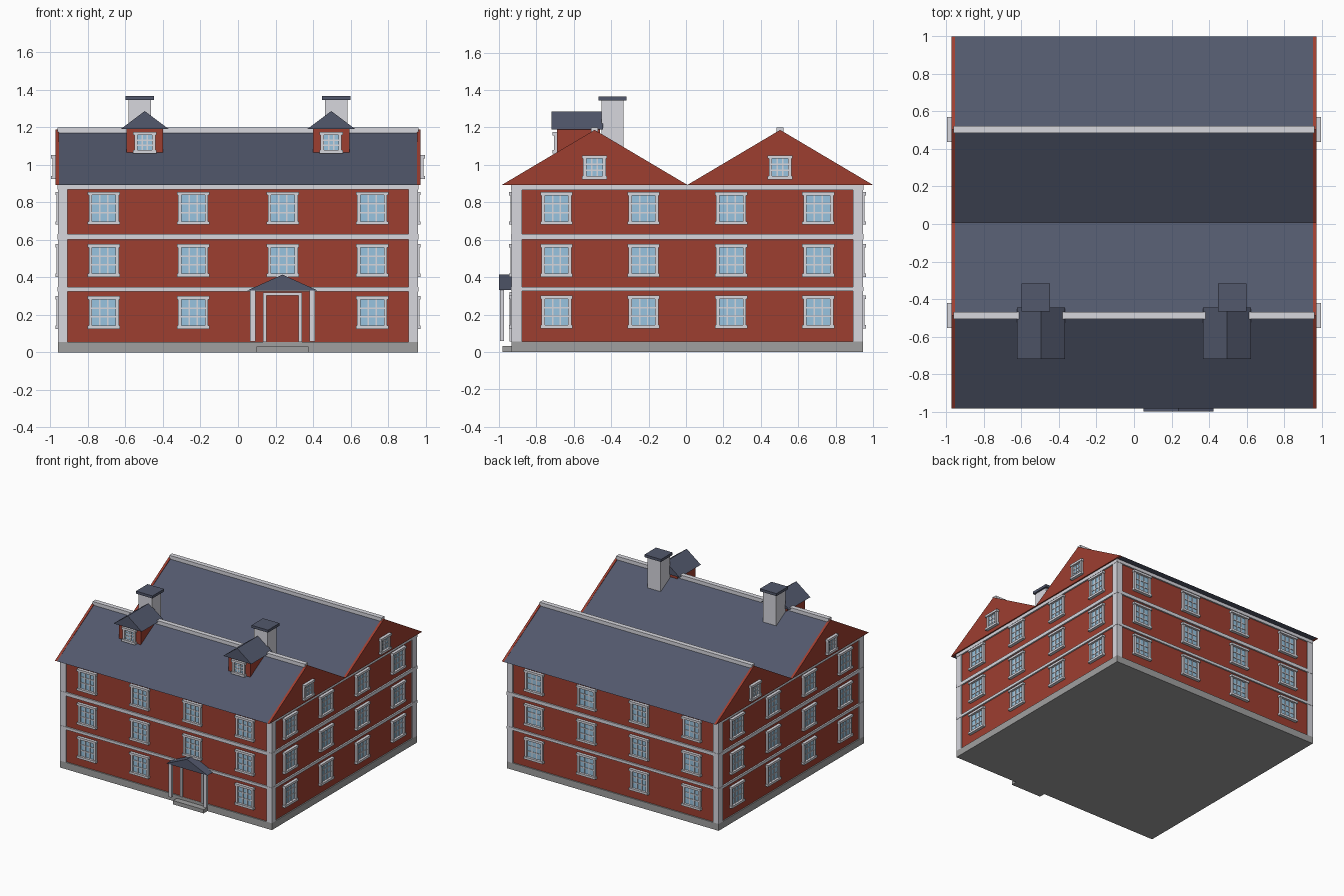
import bpy, bmesh, math
from mathutils import Matrix, Vector

if "Cube" in bpy.data.objects:
    bpy.data.objects.remove(bpy.data.objects["Cube"])

CY = 0.0075                     # building centre in y
WX, WY = 0.95, 0.93             # wall half sizes
EAVE, RIDGE = 0.893, 1.187


def material(name, rgb):
    m = bpy.data.materials.new(name)
    lin = [((c / 255 + 0.055) / 1.055) ** 2.4 for c in rgb]
    m.diffuse_color = (*lin, 1)
    m.use_nodes = True
    m.node_tree.nodes["Principled BSDF"].inputs["Base Color"].default_value = m.diffuse_color
    return m


RED = material("red_brick", (158, 62, 48))
SLATE = material("slate_blue", (82, 88, 108))
WHITE = material("trim_white", (215, 215, 222))
GREY = material("stone_grey", (160, 160, 160))
GLASS = material("glass_blue", (152, 196, 224))


def finish(name, bm, mat):
    bmesh.ops.recalc_face_normals(bm, faces=bm.faces[:])
    me = bpy.data.meshes.new(name)
    bm.to_mesh(me)
    bm.free()
    me.materials.append(mat)
    ob = bpy.data.objects.new(name, me)
    bpy.context.collection.objects.link(ob)
    return ob


def add_box(bm, lo, hi, mat=Matrix()):
    lo, hi = Vector(lo), Vector(hi)
    size = Matrix.Diagonal((*(hi - lo), 1))
    bmesh.ops.create_cube(bm, size=1, matrix=mat @ Matrix.Translation((lo + hi) / 2) @ size)


def boxes(name, mat, spans):
    bm = bmesh.new()
    for lo, hi in spans:
        add_box(bm, lo, hi)
    return finish(name, bm, mat)


def gable_prism(name, mat, centre, half, base, top, a, b, axis):
    """Triangular prism with its ridge along the given axis, from a to b."""
    bm = bmesh.new()
    pts = [(centre - half, base), (centre + half, base), (centre, top)]
    rings = []
    for s in (a, b):
        rings.append([bm.verts.new((s, p, z) if axis == "x" else (p, s, z)) for p, z in pts])
    bm.faces.new(rings[0])
    bm.faces.new(rings[1])
    for i in range(3):
        j = (i + 1) % 3
        bm.faces.new((rings[0][i], rings[0][j], rings[1][j], rings[1][i]))
    return finish(name, bm, mat)


# Walls and foundation
boxes("walls", RED, [((-WX, CY - WY, 0.03), (WX, CY + WY, EAVE))])
boxes("foundation", GREY, [((-0.96, CY - 0.94, 0), (0.96, CY + 0.94, 0.056))])

# Corner posts and horizontal bands
boxes("corner_posts", WHITE, [
    ((min(sx * 0.91, sx * 0.96), CY + min(sy * 0.885, sy * 0.94), 0.056),
     (max(sx * 0.91, sx * 0.96), CY + max(sy * 0.885, sy * 0.94), 0.88))
    for sx in (-1, 1) for sy in (-1, 1)])
boxes("bands", WHITE, [
    ((-0.962, CY - 0.942, z0), (0.962, CY + 0.942, z1))
    for z0, z1 in ((0.325, 0.347), (0.602, 0.63), (0.867, EAVE))])

# Twin roofs: slate body, brick gable ends, white ridge cap
for label, side in (("front", -1), ("back", 1)):
    yc = CY + side * 0.496
    gable_prism(label + "_roof", SLATE, yc, 0.496, EAVE, RIDGE - 0.006, -0.953, 0.953, "x")
    for sx, end in ((-1, "left"), (1, "right")):
        gable_prism(f"{label}_{end}_gable", RED, yc, 0.496, EAVE, RIDGE, sx * 0.953, sx * 0.972, "x")
    boxes(label + "_ridge_cap", WHITE, [((-0.963, yc - 0.019, 1.165), (0.963, yc + 0.019, 1.199))])

# Windows, local x across, y outward, z up
frames, panes = bmesh.new(), bmesh.new()


def window(x, y, z, angle, w, h):
    m = Matrix.Translation((x, y, z)) @ Matrix.Rotation(angle, 4, "Z")
    a, b, t = w / 2, h / 2, 0.018
    add_box(panes, (-a + 0.005, -0.01, -b + 0.005), (a - 0.005, 0.005, b - 0.005), m)
    for s in (-1, 1):
        # Jambs, then the wider head and sill
        add_box(frames, (min(s * a, s * (a - t)), -0.01, -b), (max(s * a, s * (a - t)), 0.017, b), m)
        add_box(frames, (-a - 0.006, -0.01, min(s * b, s * (b - t))),
                (a + 0.006, 0.024, max(s * b, s * (b - t))), m)
        # Glazing bars
        u, v = s * (a - t) / 3, s * (b - t) / 3
        add_box(frames, (u - 0.004, -0.01, -b + t), (u + 0.004, 0.01, b - t), m)
        add_box(frames, (-a + t, -0.01, v - 0.004), (a - t, 0.0095, v + 0.004), m)


FRONT, BACK, RIGHT, LEFT = math.pi, 0, -math.pi / 2, math.pi / 2
for z in (0.213, 0.489, 0.768):
    for x in (-0.715, -0.239, 0.239, 0.715):
        if not (x == 0.239 and z < 0.3):        # the door stands here
            window(x, CY - WY, z, FRONT, 0.16, 0.175)
        window(x, CY + WY, z, BACK, 0.16, 0.175)
    for y in (-0.70, -0.234, 0.234, 0.70):
        window(WX, CY + y, z, RIGHT, 0.16, 0.175)
        window(-WX, CY + y, z, LEFT, 0.16, 0.175)
for y in (-0.496, 0.496):
    window(0.972, CY + y, 0.987, RIGHT, 0.122, 0.128)
    window(-0.972, CY + y, 0.987, LEFT, 0.122, 0.128)
for x in (-0.497, 0.497):
    window(x, -0.69, 1.118, FRONT, 0.112, 0.115)
finish("window_frames", frames, WHITE)
finish("window_panes", panes, GLASS)

# Dormers and chimneys
for sx, side in ((-1, "left"), (1, "right")):
    x = sx * 0.497
    boxes(side + "_dormer", RED, [((x - 0.098, -0.69, 1.06), (x + 0.098, -0.46, 1.192))])
    gable_prism(side + "_dormer_roof", SLATE, x, 0.128, 1.19, 1.286, -0.72, -0.445, "y")
    c = sx * 0.524
    boxes(side + "_chimney", WHITE, [((c - 0.061, -0.453, 1.0), (c + 0.061, -0.334, 1.35))])
    boxes(side + "_chimney_cap", SLATE, [((c - 0.075, -0.467, 1.345), (c + 0.075, -0.317, 1.366))])

# Entrance: door, frame, posts, canopy, step
D = 0.237
Y0 = CY - WY
boxes("door", RED, [((D - 0.09, Y0 - 0.008, 0.056), (D + 0.09, Y0 + 0.01, 0.305))])
boxes("door_frame", WHITE, [
    ((D - 0.104, Y0 - 0.02, 0.056), (D - 0.086, Y0 + 0.01, 0.32)),
    ((D + 0.086, Y0 - 0.02, 0.056), (D + 0.104, Y0 + 0.01, 0.32)),
    ((D - 0.104, Y0 - 0.02, 0.302), (D + 0.104, Y0 + 0.01, 0.32))])
boxes("porch_posts", WHITE, [
    ((D + s * 0.159 - 0.014, -0.995, 0.058), (D + s * 0.159 + 0.014, -0.972, 0.335)) for s in (-1, 1)])
gable_prism("porch_canopy", SLATE, D, 0.187, 0.33, 0.414, -1.0, Y0, "y")
boxes("door_step", GREY, [((D - 0.139, -0.982, 0), (D + 0.139, Y0, 0.031))])
